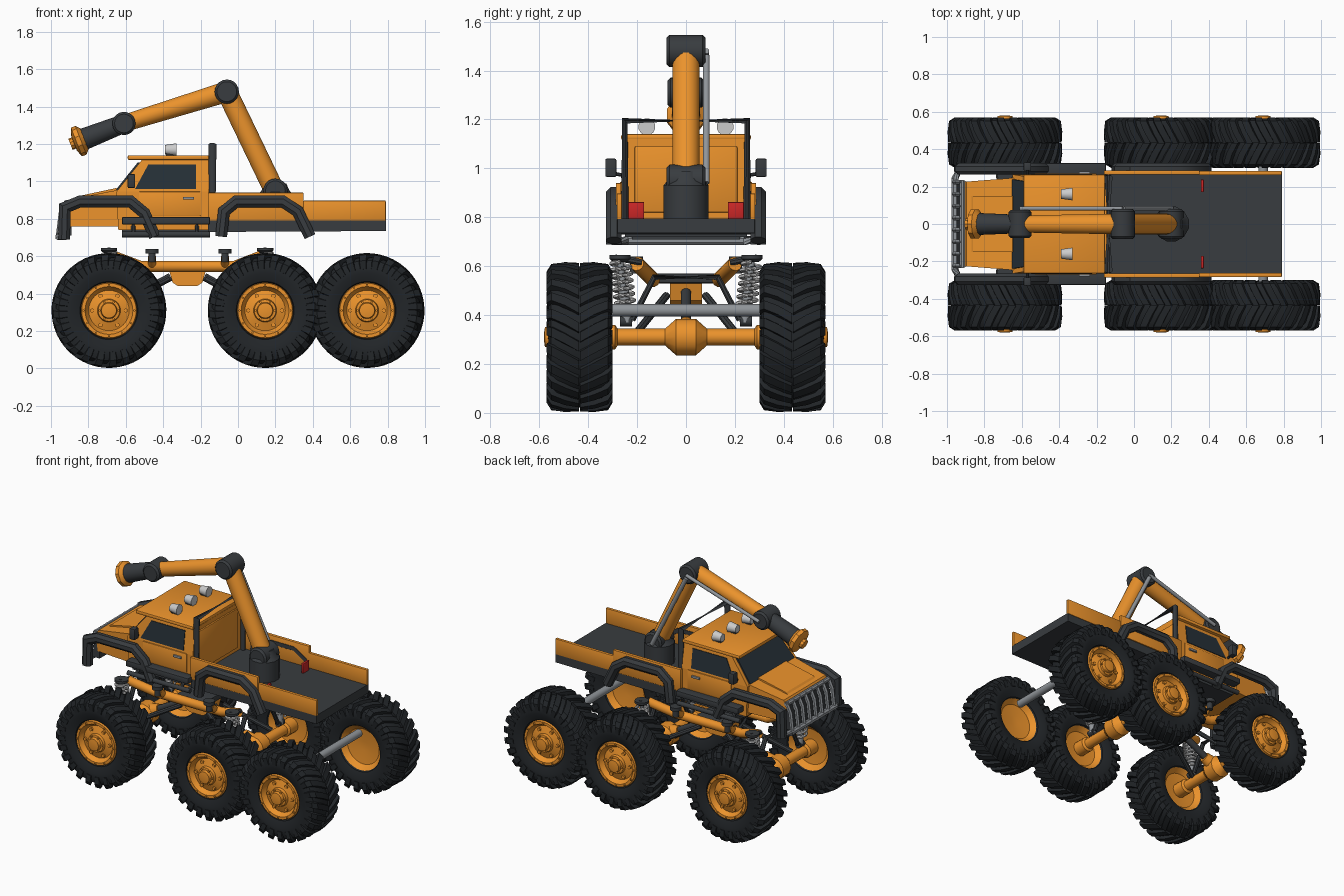
import bpy, bmesh
from math import sin, cos, pi, radians
from mathutils import Vector, Matrix

if "Cube" in bpy.data.objects:
    bpy.data.objects.remove(bpy.data.objects["Cube"])

def mat(name, c):
    m = bpy.data.materials.new(name)
    m.diffuse_color = (*c, 1)
    m.use_nodes = True
    m.node_tree.nodes["Principled BSDF"].inputs["Base Color"].default_value = m.diffuse_color
    return m

ORANGE = mat("orange_paint", (0.83, 0.29, 0.025))
DARK = mat("dark_trim", (0.04, 0.045, 0.05))
RUBBER = mat("rubber", (0.016, 0.019, 0.022))
GLASS = mat("tinted_glass", (0.02, 0.03, 0.04))
STEEL = mat("steel", (0.28, 0.30, 0.32))
WHITE = mat("lamp_white", (0.75, 0.75, 0.75))
RED = mat("lamp_red", (0.6, 0.02, 0.02))

def finish(name, bm, m, angle=35):
    bmesh.ops.recalc_face_normals(bm, faces=bm.faces)
    me = bpy.data.meshes.new(name)
    bm.to_mesh(me)
    bm.free()
    me.materials.append(m)
    me.shade_smooth()
    me.set_sharp_from_angle(angle=radians(angle))
    ob = bpy.data.objects.new(name, me)
    bpy.context.collection.objects.link(ob)
    return ob

def loft(bm, rings, caps=True):
    vs = [[bm.verts.new(p) for p in r] for r in rings]
    n = len(vs[0])
    for a, b in zip(vs, vs[1:]):
        for i in range(n):
            bm.faces.new((a[i], a[(i + 1) % n], b[(i + 1) % n], b[i]))
    if caps:
        bm.faces.new(vs[0])
        bm.faces.new(vs[-1])

def box(name, x, y, z, m, bevel=0.0):
    bm = bmesh.new()
    loft(bm, [[(a, y[0], z[0]), (a, y[1], z[0]), (a, y[1], z[1]), (a, y[0], z[1])] for a in x])
    if bevel:
        bmesh.ops.bevel(bm, geom=bm.edges[:], offset=bevel, segments=2, affect='EDGES', profile=0.5)
    return finish(name, bm, m)

def prism(name, pts, half, m):
    """Side profile (x, z) extruded to both sides; half(x, z) is the half width."""
    bm = bmesh.new()
    loft(bm, [[(x, s * half(x, z), z) for x, z in pts] for s in (-1, 1)])
    return finish(name, bm, m, 25)

def tube(name, path, r, m, n=12, angle=35):
    """Round bar swept along a path with mitred corners."""
    P = [Vector(p) for p in path]
    R = r if isinstance(r, (list, tuple)) else [r] * len(P)
    bm, rings = bmesh.new(), []
    for i, p in enumerate(P):
        d0 = (p - P[i - 1]).normalized() if i else (P[1] - p).normalized()
        d1 = (P[i + 1] - p).normalized() if i < len(P) - 1 else d0
        t = (d0 + d1).normalized()
        ref = Vector((0, 1, 0)) if abs(t.y) < 0.9 else Vector((0, 0, 1))
        b = t.cross(ref).normalized()
        a = b.cross(t)
        k = 1 / max(0.6, t.dot(d0))
        rings.append([p + R[i] * (a * cos(w) + b * k * sin(w)) for w in ((j + .5) * 2 * pi / n for j in range(n))])
    loft(bm, rings)
    return finish(name, bm, m, angle)

def lathe_y(name, prof, m, n=48, closed=False, angle=35):
    """Profile (y, r) turned about the y axis."""
    bm = bmesh.new()
    loft(bm, [[(r * cos(j * 2 * pi / n), y, r * sin(j * 2 * pi / n)) for j in range(n)]
              for y, r in (prof + prof[:1] if closed else prof)], not closed)
    bmesh.ops.remove_doubles(bm, verts=bm.verts, dist=1e-5)
    return finish(name, bm, m, angle)

# ---- wheels: tyre, chevron lugs, rim, bolts
half = [(.088, .145), (.11, .155), (.128, .2), (.128, .24), (.118, .268), (.09, .284), (.03, .288)]
tyre = lathe_y("tyre", half + [(-y, r) for y, r in reversed(half)], RUBBER, 48, True)
bm = bmesh.new()
outer = [(.002, .304), (.06, .307), (.116, .299), (.135, .268), (.132, .222)]
inner = [(.002, .28), (.06, .28), (.105, .268), (.12, .25), (.122, .222)]
for i in range(24):
    for s in (-1, 1):
        rings = []
        for (yo, ro), (yi, ri), sh in zip(outer, inner, (0, .11, .2, .22, .22)):
            th = (i + (.5 if s > 0 else 0)) * 2 * pi / 24 + sh
            rings.append([(r * cos(th + w), s * y, r * sin(th + w))
                          for y, r, w in ((yi, ri, -.085), (yo, ro, -.065), (yo, ro, .065), (yi, ri, .085))])
        loft(bm, rings)
lugs = finish("tyre_lugs", bm, RUBBER)
rim = lathe_y("rim", [(-.06, .03), (-.07, .12), (-.1, .15), (.1, .15), (.116, .146), (.116, .128), (.1, .12),
                      (.085, .108), (.1, .062), (.118, .058), (.12, .044), (.142, .04), (.145, .02)], ORANGE, 32)
bm = bmesh.new()
for cnt, rad, y, size in ((12, .137, .118, .006), (6, .051, .122, .007), (6, .09, .095, .012)):
    for i in range(cnt):
        w = i * 2 * pi / cnt
        M = Matrix.Translation((rad * cos(w), y, rad * sin(w))) @ Matrix.Rotation(pi / 2, 4, 'X')
        bmesh.ops.create_cone(bm, cap_ends=True, segments=6, radius1=size, radius2=size, depth=.014, matrix=M)
bolts = finish("rim_bolts", bm, ORANGE)
parts = (tyre, lugs, rim, bolts)
for k, x in enumerate((-.69, .145, .69)):
    for s in (-1, 1):
        for p in parts:
            o = p if (k == 0 and s == 1) else bpy.data.objects.new(p.name + "_copy", p.data)
            if o is not p:
                bpy.context.collection.objects.link(o)
            o.location = (x, s * .435, .31)
            o.scale.y = s

# ---- axles with differential, springs and links
for x in (-.69, .145):
    ax = lathe_y("axle", [(-.37, .05), (-.29, .05), (-.28, .035), (-.085, .035), (-.04, .075), (.04, .075),
                          (.085, .035), (.28, .035), (.29, .05), (.37, .05)], ORANGE, 12)
    ax.location = (x, 0, .31)
    d = 1 if x < 0 else -1
    tube("drive_shaft", [(x + d * .05, 0, .34), (-.27 - d * .09, 0, .49)], .022, DARK)
    tube("differential_nose", [(x, 0, .32), (x + d * .1, 0, .36)], [.055, .035], ORANGE)
    tube("cross_member", [(x, -.22, .38), (x, -.13, .555), (x, .13, .555), (x, .22, .38)], .014, DARK, 8)
    for s in (-1, 1):
        lo, hi = Vector((x, s * .24, .37)), Vector((x, s * .27, .63))
        tube("damper", [lo, lo.lerp(hi, .5), lo.lerp(hi, .51), hi], [.022, .022, .013, .013], STEEL)
        tube("coil_spring", [lo.lerp(hi, .22 + .73 * i / 84) + Vector((.038 * cos(i * pi / 6), .038 * sin(i * pi / 6), 0))
                             for i in range(85)], .009, WHITE, 6)
        tube("spring_seat", [hi - Vector((0, 0, .012)), hi, hi + Vector((0, 0, .015))], [.03, .045, .045], DARK)
        tube("spring_foot", [(x, s * .22, .375), (x, s * .27, .375)], .022, DARK)
        tube("spring_bracket", [(x, s * .18, .615), (x, s * .29, .635)], .014, DARK, 8)
        tube("lower_link", [(x + d * .03, s * .2, .33), (-.27 - d * .1, s * .08, .48)], .016, DARK, 8)
tube("rear_axle_tube", [(.69, -.32, .42), (.69, .32, .42)], .026, STEEL, 16)

# ---- chassis rails, body posts, gearbox
for s in (-1, 1):
    tube("chassis_rail", [(-.69, s * .2, .61), (-.52, s * .135, .545), (-.02, s * .135, .545), (.145, s * .2, .61)], .03, ORANGE)
    for x in (-.46, -.07):
        tube("body_post_arm", [(x, s * .135, .545), (x, s * .2, .595)], .022, ORANGE)
        tube("body_post", [(x, s * .21, .57), (x, s * .21, .615), (x, s * .21, .616), (x, s * .21, .64)],
             [.02, .02, .036, .036], DARK)
prism("gearbox", [(-.37, .53), (-.35, .46), (-.32, .44), (-.22, .44), (-.19, .46), (-.17, .53)], lambda x, z: .065, ORANGE)
box("gearbox_plate", (-.38, -.16), (-.15, .15), (.53, .57), DARK, .008)

# ---- cab and hood
hood_w = lambda x, z: .25 + (x + .6) * .08
prism("hood", [(-.9, .76), (-.92, .87), (-.895, .905), (-.64, .955), (-.58, .955), (-.58, .76)], hood_w, ORANGE)
prism("hood_bulge", [(-.88, .9), (-.86, .92), (-.65, .965), (-.63, .94)], lambda x, z: .15, ORANGE)
prism("cab_lower", [(-.64, .74), (-.65, .945), (-.155, .945), (-.155, .74)], lambda x, z: .265, ORANGE)
cab_w = lambda x, z: .265 - (z - .945) * .13
prism("cab_upper", [(-.65, .945), (-.51, 1.12), (-.155, 1.12), (-.155, .945)], cab_w, ORANGE)
prism("side_windows", [(-.55, .96), (-.48, 1.09), (-.225, 1.09), (-.225, .96)], lambda x, z: cab_w(x, z) + .004, GLASS)
prism("windscreen", [(-.653, .955), (-.535, 1.103), (-.5, 1.09), (-.61, .955)], lambda x, z: cab_w(x, z) - .025, GLASS)
box("roof", (-.59, -.155), (-.265, .265), (1.115, 1.14), ORANGE, .008)
box("cab_back_panel", (-.16, -.145), (-.21, .21), (.82, 1.09), ORANGE, .005)
for y in (-.16, 0, .16):
    tube("roof_lamp", [(-.39, y, 1.17), (-.33, y, 1.17)], [.026, .035], WHITE)
    box("roof_lamp_foot", (-.385, -.345), (y - .015, y + .015), (1.135, 1.16), DARK)
tube("roll_bar", [(-.137, -.25, .78), (-.137, -.25, 1.195), (-.137, .25, 1.195), (-.137, .25, .78)], .016, DARK)
for s in (-1, 1):
    ys = lambda a, b: sorted((s * a, s * b))
    box("door_panel", (-.53, -.2), ys(.26, .271), (.815, .945), ORANGE, .004)
    box("door_handle", (-.295, -.235), ys(.265, .282), (.903, .918), STEEL, .003)
    box("mirror", (-.59, -.55), ys(.285, .33), (.965, 1.04), DARK, .006)
    tube("mirror_arm", [(-.57, s * .25, .97), (-.57, s * .3, .98)], .008, DARK, 8)
    # fenders, steps and sill
    for path in ([(-.93, .69), (-.925, .86), (-.845, .893), (-.575, .893), (-.5, .83), (-.445, .705)],
                 [(-.09, .705), (-.075, .84), (-.01, .893), (.24, .893), (.32, .84), (.385, .705)]):
        tube("fender", [(x, s * .295, z) for x, z in path], .034, DARK, 8)
    box("side_step", (-.62, -.15), ys(.25, .325), (.77, .81), DARK, .006)
    tube("side_bar", [(-.62, s * .3, .717), (-.15, s * .3, .717)], .016, DARK)
    for x in (-.56, -.22):
        tube("side_bar_strut", [(x, s * .3, .717), (x, s * .24, .78)], .012, DARK, 8)
    # bed walls and tail lamps
    box("bed_wall_front", (-.16, .35), ys(.265, .287), (.79, .94), ORANGE, .003)
    box("bed_wall_rear", (.35, .79), ys(.262, .283), (.79, .897), ORANGE, .003)
    box("tail_lamp", (.357, .373), ys(.171, .237), (.795, .862), RED, .003)
box("cab_floor", (-.62, -.15), (-.25, .25), (.72, .76), DARK)
prism("bed_floor", [(-.16, .73), (-.16, .795), (.79, .795), (.79, .735)], lambda x, z: .28, DARK)

# ---- grille and bumper
prism("grille_back", [(-.945, .71), (-.925, .87), (-.89, .87), (-.89, .71)], lambda x, z: .22, DARK)
for i in range(8):
    y = (i - 3.5) * .064
    tube("grille_bar", [(-.962, y, .69), (-.945, y, .83), (-.915, y, .893)], .014, STEEL, 6)
tube("bumper", [(-.925, -.3, .705), (-.958, -.24, .705), (-.958, .24, .705), (-.925, .3, .705)], .02, STEEL, 8)
tube("grille_top", [(-.917, -.23, .885), (-.917, .23, .885)], .016, STEEL, 8)

# ---- crane arm
A, B, C, D = Vector((.2, 0, .94)), Vector((-.06, 0, 1.48)), Vector((-.61, 0, 1.31)), Vector((-.84, 0, 1.22))
tube("arm_base", [(.2, 0, .79), (.2, 0, .93), (.2, 0, .95), (.2, 0, .99)], [.096, .096, .078, .06], DARK, 12)
tube("lower_boom", [A, B], .056, ORANGE, 20)
tube("upper_boom", [B, C], [.056, .046], ORANGE, 20)
tube("arm_tip", [C, D], [.05, .06], DARK, 16)
v = (D - C).normalized()
tube("tip_flange", [D - v * .02, D, D + v * .025, D + v * .04], [.06, .082, .082, .045], ORANGE, 10)
tube("tip_nozzle", [D, D + v * .06], .032, ORANGE, 10)
for name, p, r, w in (("elbow_joint", B, .065, .08), ("wrist_joint", C, .062, .075), ("shoulder_joint", A + Vector((0, 0, .01)), .065, .08)):
    j = lathe_y(name, [(-w, r - .012), (-w + .012, r), (w - .012, r), (w, r - .012)], DARK, 20)
    j.location = p
off = Vector((0, .083, 0))
tube("lower_ram", [A + off, B + off - Vector((0, 0, .02))], .014, STEEL)
tube("upper_ram", [B + off, C + off], .012, STEEL)
